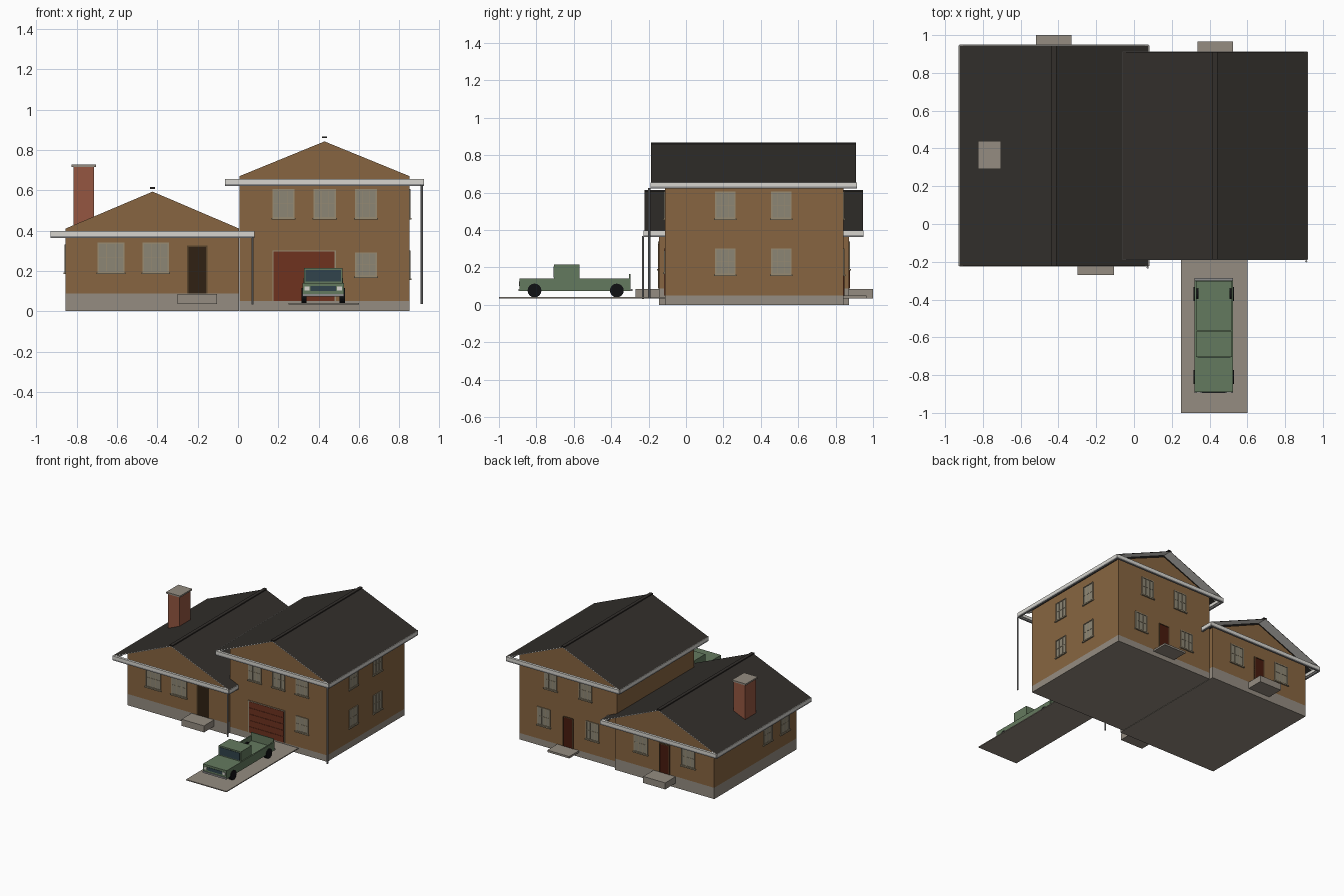
import bpy, bmesh, math
from mathutils import Matrix

if "Cube" in bpy.data.objects:
    bpy.data.objects.remove(bpy.data.objects["Cube"])

mats = {}
def mat(hexcol):
    if hexcol not in mats:
        m = bpy.data.materials.new("paint_" + hexcol)
        rgb = [(int(hexcol[i:i + 2], 16) / 255) ** 2.2 for i in (0, 2, 4)]
        m.diffuse_color = (*rgb, 1)
        m.use_nodes = True
        m.node_tree.nodes["Principled BSDF"].inputs["Base Color"].default_value = m.diffuse_color
        mats[hexcol] = m
    return mats[hexcol]

BROWN, STONE, ROOF, TRIM, METAL = "866543", "938b80", "35322f", "d6d4ce", "8c8c8c"
FRAME, GLASS, BRICK, DOOR, DARK = "968a72", "8b8574", "935743", "4a2015", "33261a"
GARAGE, GREEN, BLACK, SHIELD = "6e3524", "64795f", "17181a", "34454d"

def finish(name, bm, color):
    me = bpy.data.meshes.new(name)
    bm.to_mesh(me)
    bm.free()
    me.materials.append(mat(color))
    ob = bpy.data.objects.new(name, me)
    bpy.context.collection.objects.link(ob)
    return ob

def boxes(name, color, *bs):
    """Each box is (x0, x1, y0, y1, z0, z1)."""
    bm = bmesh.new()
    for b in bs:
        c = [(b[i] + b[i + 1]) / 2 for i in (0, 2, 4)]
        s = [abs(b[i + 1] - b[i]) for i in (0, 2, 4)]
        bmesh.ops.create_cube(bm, size=1, matrix=Matrix.Translation(c) @ Matrix.Diagonal((*s, 1)))
    return finish(name, bm, color)

def prism(name, color, pts, y0, y1):
    """Closed x-z outline extruded along y."""
    bm = bmesh.new()
    f = bm.faces.new([bm.verts.new((x, y0, z)) for x, z in pts])
    r = bmesh.ops.extrude_face_region(bm, geom=[f])
    bmesh.ops.translate(bm, vec=(0, y1 - y0, 0),
                        verts=[v for v in r["geom"] if isinstance(v, bmesh.types.BMVert)])
    bmesh.ops.recalc_face_normals(bm, faces=bm.faces)
    return finish(name, bm, color)

def sheet(name, color, pts, spans):
    """Open x-z line swept along y as thin planes."""
    bm = bmesh.new()
    for y0, y1 in spans:
        a = [bm.verts.new((x, y0, z)) for x, z in pts]
        b = [bm.verts.new((x, y1, z)) for x, z in pts]
        for i in range(len(pts) - 1):
            bm.faces.new((a[i], a[i + 1], b[i + 1], b[i]))
    return finish(name, bm, color)

def cyl(name, color, loc, r, depth, sides, axis="Z"):
    bm = bmesh.new()
    rot = Matrix.Rotation(math.pi / 2, 4, "Y") if axis == "X" else Matrix()
    bmesh.ops.create_cone(bm, cap_ends=True, segments=sides, radius1=r, radius2=r, depth=depth,
                          matrix=Matrix.Translation(loc) @ rot)
    return finish(name, bm, color)

def wing(n, x0, x1, y0, y1, base, wall, peak, roof):
    """One gabled house block with foundation, roof, gutter ring and ridge cap."""
    rx0, rx1, ry0, ry1, eave, ridge = roof
    xm = (rx0 + rx1) / 2
    boxes(n + "_foundation", STONE, (x0, x1, y0, y1, 0, base))
    prism(n + "_walls", BROWN, [(x0, base), (x1, base), (x1, wall), (xm, peak), (x0, wall)], y0, y1)
    line = [(rx0, eave), (xm, ridge - .004), (rx1, eave)]
    sheet(n + "_roof", ROOF, line, [(ry0, ry1)])
    sheet(n + "_soffit", TRIM, [(x, z - .005) for x, z in line], [(ry0, y0), (y1, ry1)])
    boxes(n + "_ridge_cap", ROOF, (xm - .013, xm + .013, ry0, ry1, ridge - .005, ridge + .003))
    for part, col, t, za, zb in (("gutter", TRIM, .016, eave - .023, eave),
                                 ("gutter_lip", METAL, .010, eave - .034, eave - .023)):
        boxes(f"{n}_{part}", col, (rx0, rx1, ry0 - .004, ry0 + t, za, zb),
              (rx0, rx1, ry1 - t, ry1 + .004, za, zb),
              (rx0 - .004, rx0 + t, ry0, ry1, za, zb), (rx1 - t, rx1 + .004, ry0, ry1, za, zb))

L = (-.855, .005, -.145, .872)
R = (.008, .85, -.112, .842)
wing("low_wing", *L, .088, .41, .593, (-.925, .078, -.222, .945, .397, .612))
wing("tall_wing", *R, .05, .67, .842, (-.06, .918, -.187, .91, .655, .864))

def on_wall(side, plane, u0, u1, o0, o1, z0, z1):
    """Box on a wall: u runs along it, o is the distance outward."""
    s = -1 if side in ("front", "left") else 1
    if side in ("front", "back"):
        return (u0, u1, plane + s * o0, plane + s * o1, z0, z1)
    return (plane + s * o0, plane + s * o1, u0, u1, z0, z1)

def window(name, side, plane, u, w, z0, z1):
    B = lambda *a: on_wall(side, plane, *a)
    a, b, t = u - w / 2, u + w / 2, .007
    boxes(name + "_glass", GLASS, B(a, b, -.004, .002, z0, z1))
    bars = [B(a, a + t, -.004, .006, z0, z1), B(b - t, b, -.004, .006, z0, z1),
            B(a, b, -.004, .006, z1 - t, z1), B(a, b, -.004, .006, z0, z0 + t),
            B(a - .005, b + .005, -.004, .010, z0 - .006, z0 + .003),
            B(a, b, -.004, .004, (z0 + z1) / 2 - .0015, (z0 + z1) / 2 + .0015)]
    for k in (1, 2):
        c = a + w * k / 3
        bars.append(B(c - .0015, c + .0015, -.004, .004, z0, z1))
    boxes(name + "_frame", FRAME, *bars)

def door(name, side, plane, u, w, z0, z1, leaf, trim):
    B = lambda *a: on_wall(side, plane, *a)
    a, b, t = u - w / 2, u + w / 2, .006
    boxes(name, leaf, B(a, b, -.004, .002, z0, z1))
    boxes(name + "_frame", trim, B(a, a + t, -.004, .006, z0, z1),
          B(b - t, b, -.004, .006, z0, z1), B(a, b, -.004, .006, z1 - t, z1))

# windows: side, wall plane, width, z range, centres
rows = [("front", L[2], .132, .19, .34, (-.63, -.408)),
        ("front", R[2], .11, .46, .605, (.225, .43, .635)),
        ("front", R[2], .11, .17, .292, (.635,)),
        ("right", R[1], .11, .46, .605, (.21, .51)),
        ("right", R[1], .11, .16, .302, (.21, .51)),
        ("left", L[0], .11, .19, .33, (.0, .21)),
        ("back", R[3], .11, .46, .605, (.28, .58)),
        ("back", R[3], .11, .16, .302, (.22, .64)),
        ("back", L[3], .12, .19, .34, (-.22, -.63))]
for i, (side, plane, w, z0, z1, cs) in enumerate(rows):
    for j, u in enumerate(cs):
        window(f"{side}_window_{i}_{j}", side, plane, u, w, z0, z1)

# doors
door("front_door", "front", L[2], -.202, .1, .087, .325, DARK, "59452f")
door("low_back_door", "back", L[3], -.425, .09, .087, .315, DOOR, "59452f")
door("tall_back_door", "back", R[3], .43, .09, .05, .285, DOOR, "59452f")
door("garage_door", "front", R[2], .328, .315, .05, .302, GARAGE, FRAME)
boxes("garage_door_panels", GARAGE,
      *[on_wall("front", R[2], .18, .476, 0, .005, .054 + k * .049, .098 + k * .049) for k in range(5)])

# steps and driveway
boxes("front_step", STONE, (-.3, -.105, -.27, L[2], .035, .086))
boxes("low_back_step", STONE, (-.52, -.33, L[3], 1, .035, .086))
boxes("tall_back_step", STONE, (.335, .525, R[3], .965, .035, .05))
boxes("driveway", STONE, (.25, .6, -1, R[2], .034, .041))

# chimney
boxes("chimney", BRICK, (-.815, -.715, .297, .433, .40, .716))
boxes("chimney_cap", STONE, (-.825, -.705, .29, .44, .715, .727))

# downspouts
cyl("low_downspout", METAL, (.072, -.23, .2), .006, .335, 8)
cyl("tall_downspout", METAL, (.912, -.197, .33), .006, .59, 8)

# pickup truck: nose, cab, open bed
boxes("truck_body", GREEN, (.32, .525, -.89, -.57, .075, .14), (.32, .525, -.57, -.3, .075, .1),
      (.32, .33, -.57, -.3, .1, .14), (.515, .525, -.57, -.3, .1, .14), (.33, .515, -.57, -.562, .1, .14))
boxes("truck_cab", GREEN, (.327, .518, -.705, -.57, .14, .215))
boxes("truck_tailgate", GREEN, (.325, .52, -.304, -.298, .075, .165))
boxes("truck_windshield", SHIELD, (.335, .51, -.708, -.704, .147, .205))
boxes("truck_grille", SHIELD, (.36, .485, -.893, -.889, .1, .125))
boxes("truck_headlights", TRIM, (.33, .355, -.894, -.889, .103, .122), (.49, .515, -.894, -.889, .103, .122))
boxes("truck_bumpers", METAL, (.32, .525, -.896, -.888, .073, .086), (.32, .525, -.3, -.285, .073, .084))
for x in (.328, .517):
    for y in (-.81, -.37):
        cyl("truck_wheel", BLACK, (x, y, .077), .037, .025, 16, "X")
